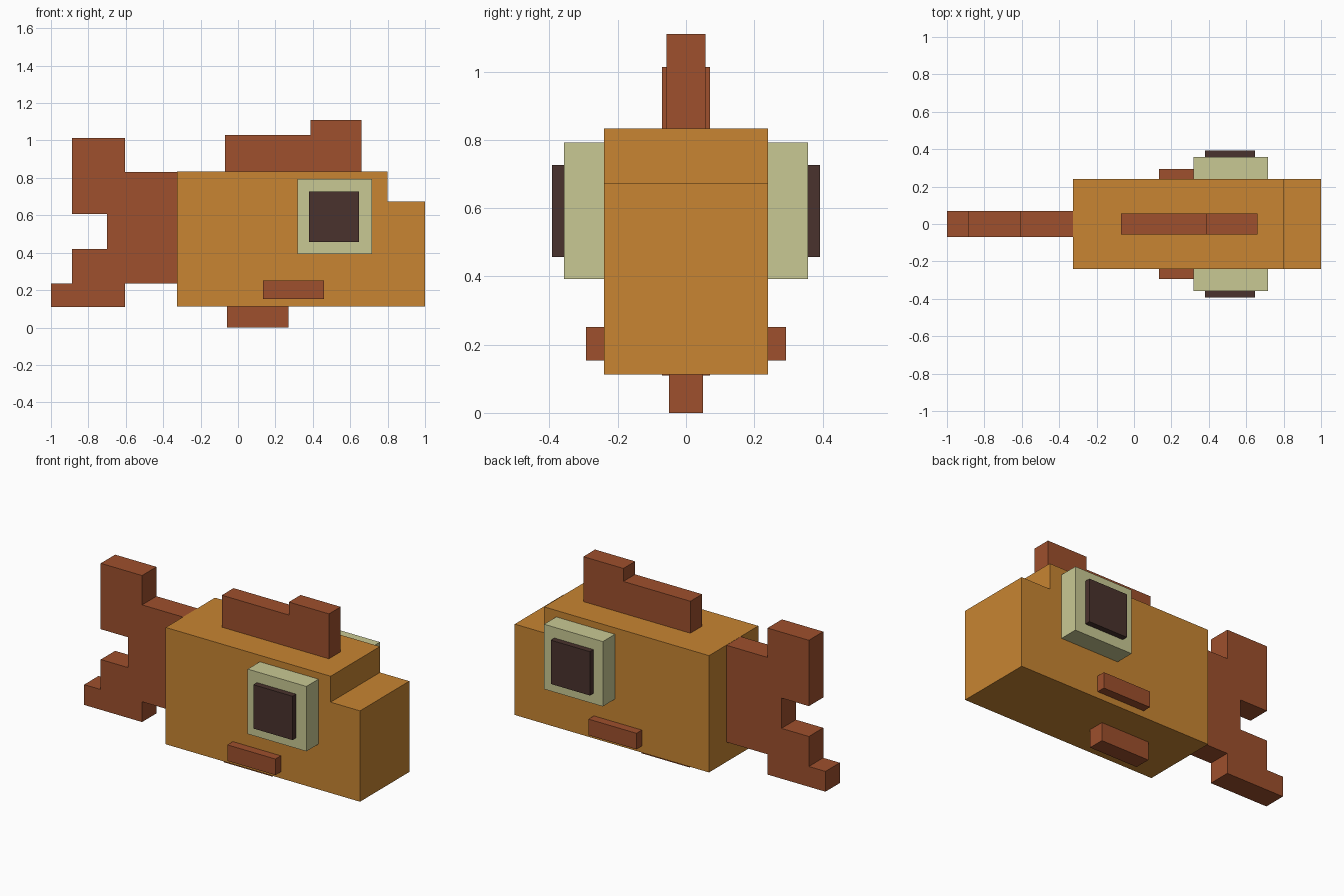
import bpy, bmesh

if "Cube" in bpy.data.objects:
    bpy.data.objects.remove(bpy.data.objects["Cube"])


def material(name, rgb):
    m = bpy.data.materials.new(name)
    m.diffuse_color = (*rgb, 1)
    m.use_nodes = True
    m.node_tree.nodes["Principled BSDF"].inputs["Base Color"].default_value = m.diffuse_color
    return m


ORANGE = material("orange", (0.578, 0.235, 0.032))
RUST = material("rust", (0.342, 0.080, 0.026))
CREAM = material("cream", (0.584, 0.584, 0.296))
DARK = material("dark_brown", (0.067, 0.032, 0.026))


def slab(name, profile, y0, y1, mat):
    """Extrude a side profile of (x, z) points from y0 to y1."""
    bm = bmesh.new()
    face = bm.faces.new([bm.verts.new((x, y0, z)) for x, z in profile])
    ext = bmesh.ops.extrude_face_region(bm, geom=[face])
    verts = [v for v in ext["geom"] if isinstance(v, bmesh.types.BMVert)]
    bmesh.ops.translate(bm, verts=verts, vec=(0, y1 - y0, 0))
    bmesh.ops.recalc_face_normals(bm, faces=bm.faces)
    mesh = bpy.data.meshes.new(name)
    bm.to_mesh(mesh)
    bm.free()
    mesh.materials.append(mat)
    obj = bpy.data.objects.new(name, mesh)
    bpy.context.collection.objects.link(obj)
    return obj


def rect(x0, x1, z0, z1):
    return [(x0, z0), (x1, z0), (x1, z1), (x0, z1)]


# Body with a stepped-down snout
slab("body", [(-0.325, 0.113), (1, 0.113), (1, 0.673), (0.8, 0.673),
              (0.8, 0.833), (-0.325, 0.833)], -0.24, 0.24, ORANGE)

# Forked tail
slab("tail", [(-0.325, 0.235), (-0.605, 0.235), (-0.605, 0.11), (-1, 0.11),
              (-1, 0.235), (-0.887, 0.235), (-0.887, 0.42), (-0.70, 0.42),
              (-0.70, 0.607), (-0.887, 0.607), (-0.887, 1.013),
              (-0.605, 1.013), (-0.605, 0.832), (-0.325, 0.832)],
     -0.07, 0.07, RUST)

# Top and bottom fins
slab("top_fin", [(-0.07, 0.833), (0.66, 0.833), (0.66, 1.11), (0.387, 1.11),
                 (0.387, 1.03), (-0.07, 1.03)], -0.057, 0.057, RUST)
slab("bottom_fin", rect(-0.06, 0.27, 0, 0.113), -0.05, 0.05, RUST)

# Side fins, eyes and pupils on both sides
for side, s in (("front", -1), ("back", 1)):
    slab(side + "_side_fin", rect(0.133, 0.46, 0.153, 0.252),
         s * 0.24, s * 0.293, RUST)
    slab(side + "_eye", rect(0.317, 0.717, 0.393, 0.793),
         s * 0.24, s * 0.358, CREAM)
    slab(side + "_pupil", rect(0.38, 0.647, 0.457, 0.727),
         s * 0.358, s * 0.393, DARK)
